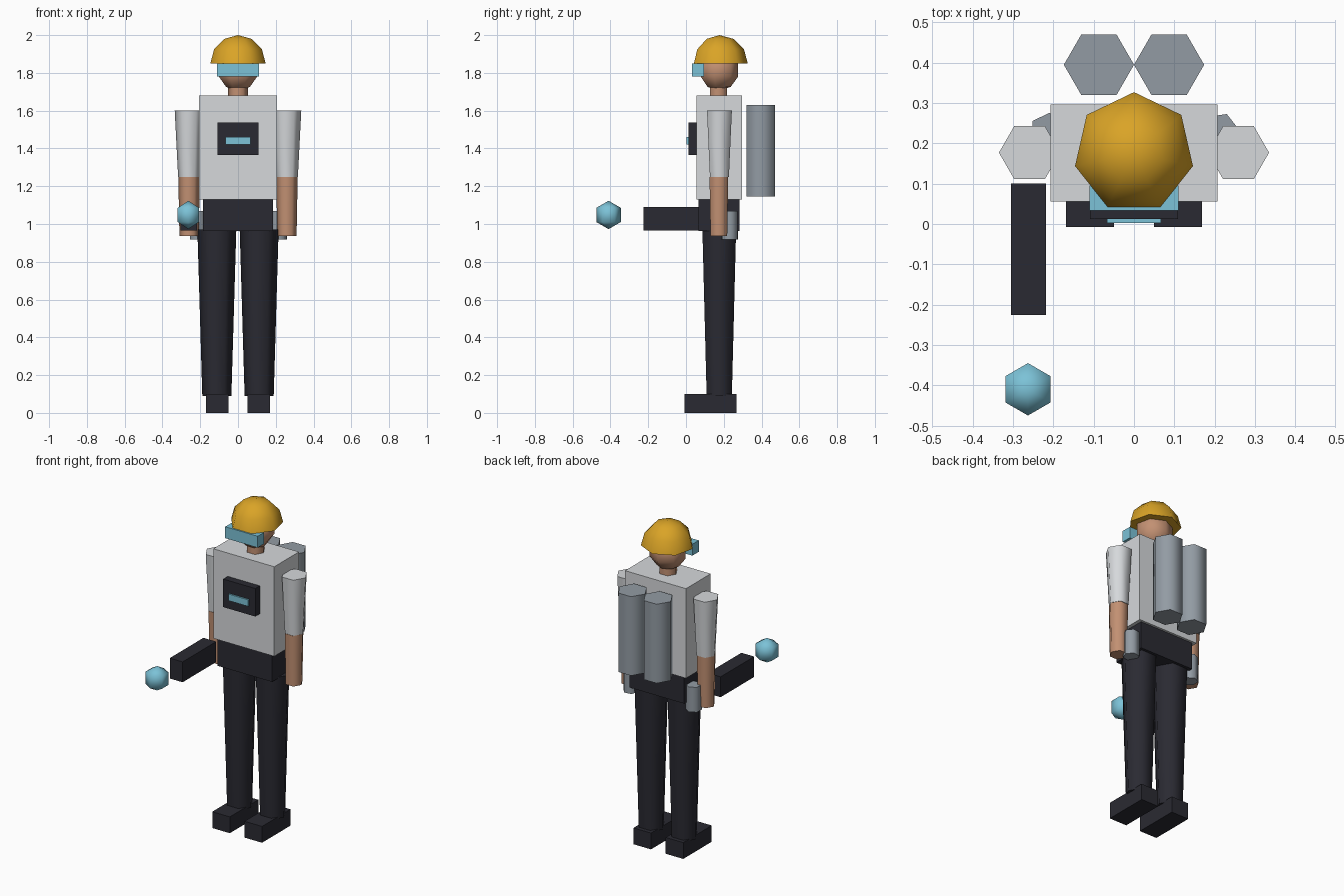
import bpy, bmesh
from math import radians
from mathutils import Matrix, Vector

if "Cube" in bpy.data.objects:
    bpy.data.objects.remove(bpy.data.objects["Cube"], do_unlink=True)


def material(name, r, g, b):
    mat = bpy.data.materials.new(name)
    mat.use_nodes = True
    mat.diffuse_color = (r, g, b, 1)
    mat.node_tree.nodes["Principled BSDF"].inputs["Base Color"].default_value = (r, g, b, 1)
    return mat


gold = material("helmet_yellow", 0.70, 0.37, 0.02)
cyan = material("glass_blue", 0.20, 0.54, 0.68)
cloth = material("light_grey", 0.67, 0.69, 0.71)
dark = material("dark_navy", 0.023, 0.023, 0.032)
metal = material("steel_grey", 0.29, 0.33, 0.37)
skin = material("skin", 0.54, 0.28, 0.17)


def finish(name, bm, mat, smooth=False):
    bmesh.ops.recalc_face_normals(bm, faces=bm.faces)
    mesh = bpy.data.meshes.new(name)
    bm.to_mesh(mesh)
    bm.free()
    mesh.materials.append(mat)
    obj = bpy.data.objects.new(name, mesh)
    bpy.context.collection.objects.link(obj)
    if smooth:
        bpy.ops.object.select_all(action="DESELECT")
        obj.select_set(True)
        bpy.context.view_layer.objects.active = obj
        bpy.ops.object.shade_smooth_by_angle(angle=radians(65))
    return obj


def box(name, mat, x, y, z):
    """Box from (min, max) ranges."""
    bm = bmesh.new()
    bmesh.ops.create_cube(bm, size=1)
    for v in bm.verts:
        v.co = Vector([(r[0] + r[1]) / 2 + c * (r[1] - r[0]) for r, c in zip((x, y, z), v.co)])
    return finish(name, bm, mat)


def limb(name, mat, x, y, z, r_low, r_top, turn=0):
    """Six-sided tapered cylinder with a corner facing +x."""
    bm = bmesh.new()
    bmesh.ops.create_cone(bm, cap_ends=True, segments=6, radius1=r_low, radius2=r_top, depth=z[1] - z[0])
    # put a corner on the +x axis whatever the starting angle is
    first = bm.verts[:][0].co
    start = Vector((1, 0)).angle_signed(Vector((first.x, first.y)))
    bmesh.ops.rotate(bm, verts=bm.verts, matrix=Matrix.Rotation(start + radians(turn), 3, "Z"))
    bmesh.ops.translate(bm, verts=bm.verts, vec=(x, y, (z[0] + z[1]) / 2))
    return finish(name, bm, mat, True)


def ball(name, mat, centre, radius, sides, rings, half=False):
    bm = bmesh.new()
    bmesh.ops.create_uvsphere(bm, u_segments=sides, v_segments=rings, radius=radius)
    if half:
        low = [v for v in bm.verts if v.co.z < -0.001]
        bmesh.ops.delete(bm, geom=low, context="VERTS")
        bmesh.ops.holes_fill(bm, edges=[e for e in bm.edges if e.is_boundary], sides=0)
    bmesh.ops.translate(bm, verts=bm.verts, vec=centre)
    return finish(name, bm, mat, True)


MID = 0.177  # depth of the body's centre line

# Head
ball("head", skin, (0, MID - 0.005, 1.815), 0.11, 7, 5)
ball("helmet", gold, (0, MID, 1.85), 0.15, 7, 6, half=True)
box("goggles", cyan, (-0.11, 0.11), (0.033, 0.095), (1.78, 1.85))
limb("neck", skin, 0, MID - 0.005, (1.64, 1.76), 0.053, 0.053)

# Trunk with chest panel
box("torso", cloth, (-0.207, 0.207), (0.056, 0.296), (1.13, 1.68))
box("hips", dark, (-0.185, 0.185), (0.067, 0.282), (0.963, 1.132))
box("chest_panel", dark, (-0.109, 0.109), (0.012, 0.06), (1.365, 1.537))
box("panel_display", cyan, (-0.067, 0.067), (0.002, 0.013), (1.42, 1.46))

# Paired parts
for side, s in (("left", 1), ("right", -1)):
    limb(side + "_sleeve", cloth, s * 0.259, MID, (1.25, 1.6), 0.058, 0.076)
    limb(side + "_forearm", skin, s * 0.259, MID - 0.003, (0.937, 1.25), 0.051, 0.057)
    limb(side + "_leg", dark, s * 0.112, MID - 0.001, (0.09, 0.97), 0.077, 0.103)
    box(side + "_boot", dark, sorted((s * 0.05, s * 0.169)), (-0.008, 0.268), (0, 0.1))
    limb(side + "_tank", metal, s * 0.087, 0.395, (1.145, 1.63), 0.087, 0.087)
    limb(side + "_hip_canister", metal, s * 0.213, 0.23, (0.917, 1.07), 0.046, 0.046, 8 if s > 0 else 26)

# Hand-held tool and the orb in front of it
box("hand_tool", dark, (-0.305, -0.218), (-0.226, 0.1), (0.965, 1.09))
ball("orb", cyan, (-0.263, -0.41, 1.048), 0.075, 6, 3)
